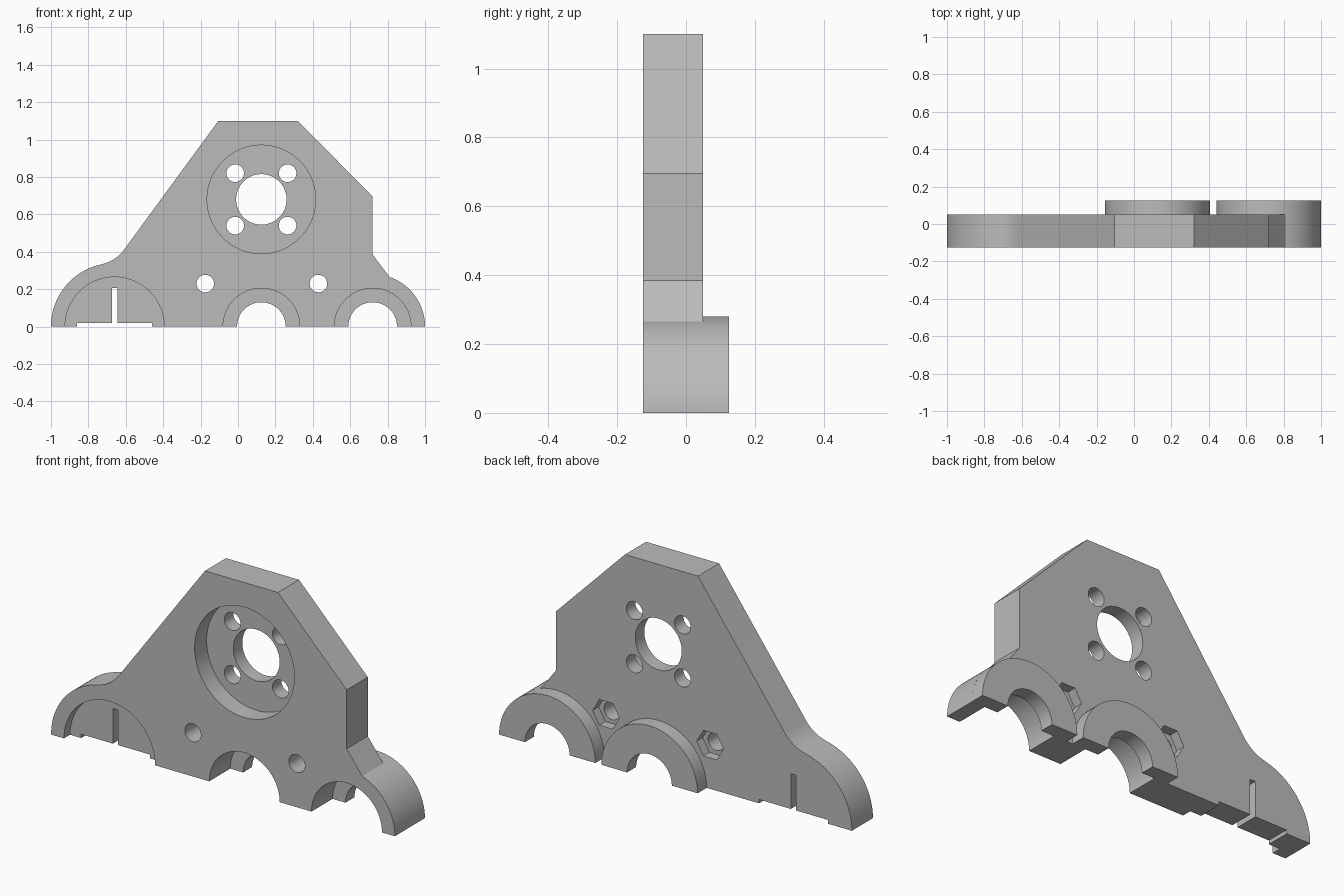
import bpy, bmesh
from math import radians, cos, sin
from mathutils import Matrix

if "Cube" in bpy.data.objects:
    bpy.data.objects.remove(bpy.data.objects["Cube"])

GREY = (0.5, 0.5, 0.5, 1)
grey = bpy.data.materials.new("plain grey")
grey.use_nodes = True
grey.diffuse_color = GREY
grey.node_tree.nodes["Principled BSDF"].inputs["Base Color"].default_value = GREY

FRONT, BACK, BOSS_BACK = -0.125, 0.05, 0.125
BEARINGS = (0.125, 0.72)
FOOT = -0.66
MOTOR = (0.125, 0.68)


def arc(cx, cz, r, start, end, steps=40):
    """Points on an arc in the x-z plane, angles in degrees."""
    angles = [radians(start + (end - start) * i / steps) for i in range(steps + 1)]
    return [(cx + r * cos(a), cz + r * sin(a)) for a in angles]


def prism(name, outline, y0, y1):
    """Extrude an x-z outline from y0 to y1."""
    bm = bmesh.new()
    face = bm.faces.new([bm.verts.new((x, y0, z)) for x, z in outline])
    ext = bmesh.ops.extrude_face_region(bm, geom=[face])
    verts = [v for v in ext["geom"] if isinstance(v, bmesh.types.BMVert)]
    bmesh.ops.translate(bm, verts=verts, vec=(0, y1 - y0, 0))
    bmesh.ops.recalc_face_normals(bm, faces=bm.faces)
    mesh = bpy.data.meshes.new(name)
    bm.to_mesh(mesh)
    bm.free()
    mesh.materials.append(grey)
    obj = bpy.data.objects.new(name, mesh)
    bpy.context.collection.objects.link(obj)
    return obj


def select(obj):
    bpy.ops.object.select_all(action="DESELECT")
    obj.select_set(True)
    bpy.context.view_layer.objects.active = obj


def drill(obj, x, z, r, y0, y1, sides=64):
    """Cut a round or polygonal hole along y."""
    cutter = prism("cutter", arc(x, z, r, 0, 360, sides)[:-1], y0, y1)
    cutter.hide_render = True
    mod = obj.modifiers.new("hole", "BOOLEAN")
    mod.operation = "DIFFERENCE"
    mod.solver = "EXACT"
    mod.object = cutter
    select(obj)
    bpy.ops.object.modifier_apply(modifier=mod.name)
    bpy.data.objects.remove(cutter)


# Plate outline: notched foot with slot, bearing arches, sloped shoulders
outline = [(-1, 0), (-0.86, 0), (-0.86, 0.02), (-0.675, 0.02), (-0.675, 0.205),
           (-0.645, 0.205), (-0.645, 0.02), (-0.46, 0.02), (-0.46, 0)]
for x in BEARINGS:
    outline += arc(x, 0, 0.205, 180, 0)
outline += arc(0.72, 0, 0.28, 0, 71.3)
outline += [(0.72, 0.385), (0.72, 0.695), (0.32, 1.1), (-0.105, 1.1)]
outline += arc(-0.771, 0.529, 0.2, -36.2, -78, 16)
outline += arc(FOOT, 0, 0.34, 101.9, 180)[:-1]
plate = prism("mounting_plate", outline, FRONT, BACK)

# Motor pocket, shaft hole and its four screw holes
mx, mz = MOTOR
drill(plate, mx, mz, 0.29, FRONT - 0.1, -0.025, 96)
drill(plate, mx, mz, 0.135, -0.1, 0.2)
for sx in (-1, 1):
    for sz in (-1, 1):
        drill(plate, mx + sx * 0.14, mz + sz * 0.14, 0.047, -0.1, 0.2, 32)

# Shallow round recess in the foot
drill(plate, FOOT, 0, 0.265, FRONT - 0.1, -0.075, 96)

# Lower bolt holes with hexagonal nut pockets on the back
for x in (-0.175, 0.43):
    drill(plate, x, 0.23, 0.047, -0.3, 0.2, 32)
    drill(plate, x, 0.23, 0.078, 0.0, 0.2, 6)

# Bearing retaining arches on the back
bosses = [prism(f"bearing_arch_{side}",
                arc(x, 0, 0.28, 0, 180) + arc(x, 0, 0.13, 180, 0), BACK, BOSS_BACK)
          for side, x in zip(("centre", "left"), BEARINGS)]

for obj in [plate] + bosses:
    select(obj)
    bpy.ops.object.shade_smooth_by_angle(angle=radians(25))
